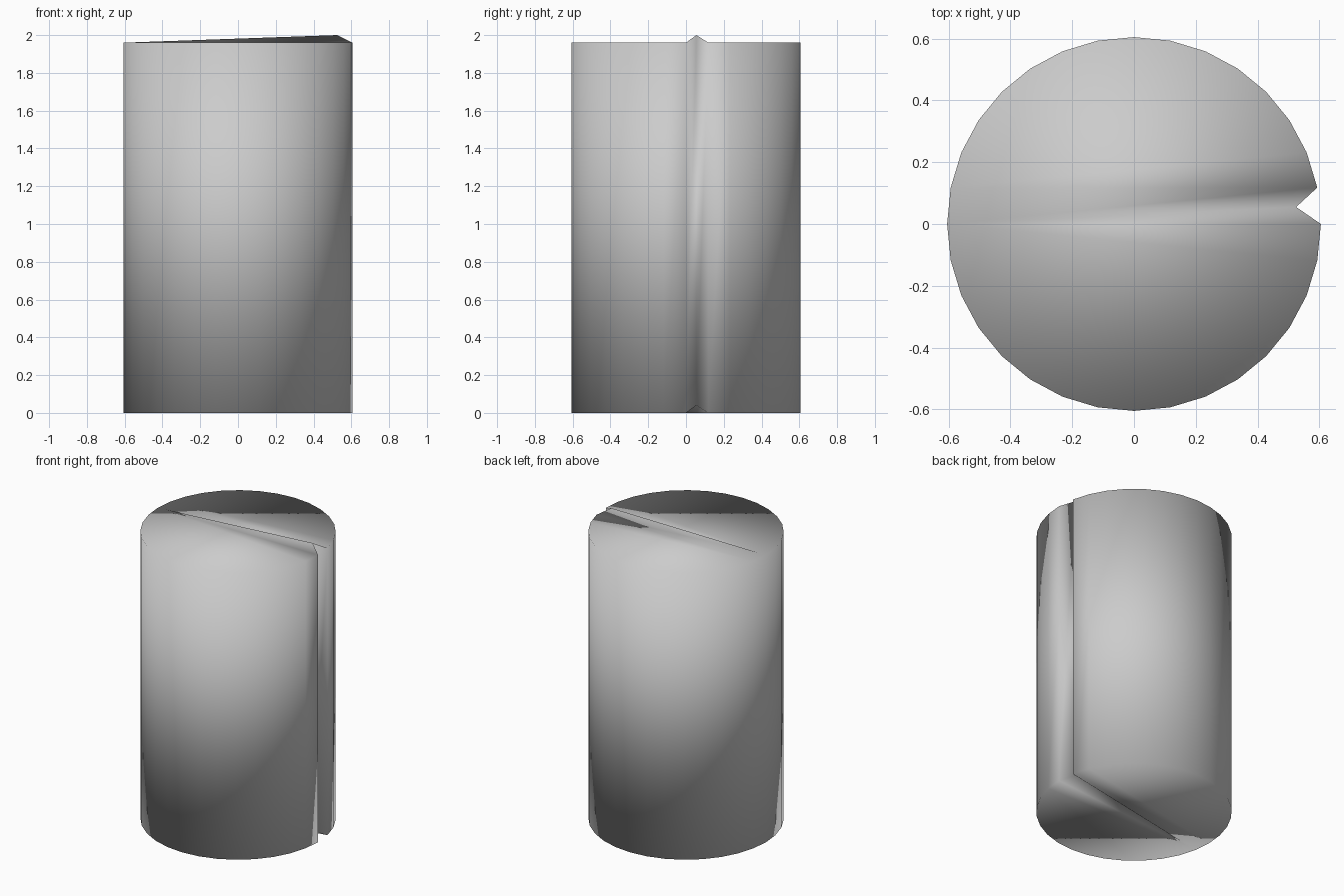
import bpy, bmesh
from math import cos, sin, pi

cube = bpy.data.objects.get("Cube")
if cube:
    bpy.data.objects.remove(cube, do_unlink=True)

SIDES, RADIUS, HEIGHT, LIFT = 32, 0.605, 1.96, 0.04

grey = bpy.data.materials.new("light_grey")
grey.use_nodes = True
colour = (0.6, 0.6, 0.6, 1)
grey.diffuse_color = colour
grey.node_tree.nodes["Principled BSDF"].inputs["Base Color"].default_value = colour

bm = bmesh.new()


def ring(z):
    """Rim vertices, plus the raised vertex pressed in between the first two."""
    rim = [bm.verts.new((RADIUS * cos(2 * pi * i / SIDES), RADIUS * sin(2 * pi * i / SIDES), z))
           for i in range(SIDES)]
    return rim, bm.verts.new((0.525, 0.055, z + LIFT))


def strips(loop):
    """Fill a flat loop with parallel strips."""
    i, j = 0, len(loop) - 1
    while j - i > 1:
        corners = [loop[i], loop[i + 1], loop[j - 1], loop[j]]
        bm.faces.new(list(dict.fromkeys(corners)))
        i, j = i + 1, j - 1


def cap(rim, notch, far):
    """Two flat halves and the crease running from the notch to the far rim."""
    strips(rim[1:far + 1])
    strips(rim[far:] + rim[:1])
    bm.faces.new((notch, rim[1], rim[far]))
    bm.faces.new((notch, rim[far], rim[0]))


# Caps
low, low_notch = ring(0)
high, high_notch = ring(HEIGHT)
cap(low, low_notch, SIDES // 2 + 1)
cap(high, high_notch, SIDES // 2)

# Wall, with the groove between the first two rim vertices
bottom = [low[0], low_notch] + low[1:]
top = [high[0], high_notch] + high[1:]
for i in range(len(bottom)):
    bm.faces.new((bottom[i - 1], bottom[i], top[i], top[i - 1]))

bmesh.ops.recalc_face_normals(bm, faces=bm.faces)
for face in bm.faces:
    face.smooth = True

mesh = bpy.data.meshes.new("grooved_cylinder")
bm.to_mesh(mesh)
bm.free()
mesh.materials.append(grey)
body = bpy.data.objects.new("grooved_cylinder", mesh)
bpy.context.collection.objects.link(body)
